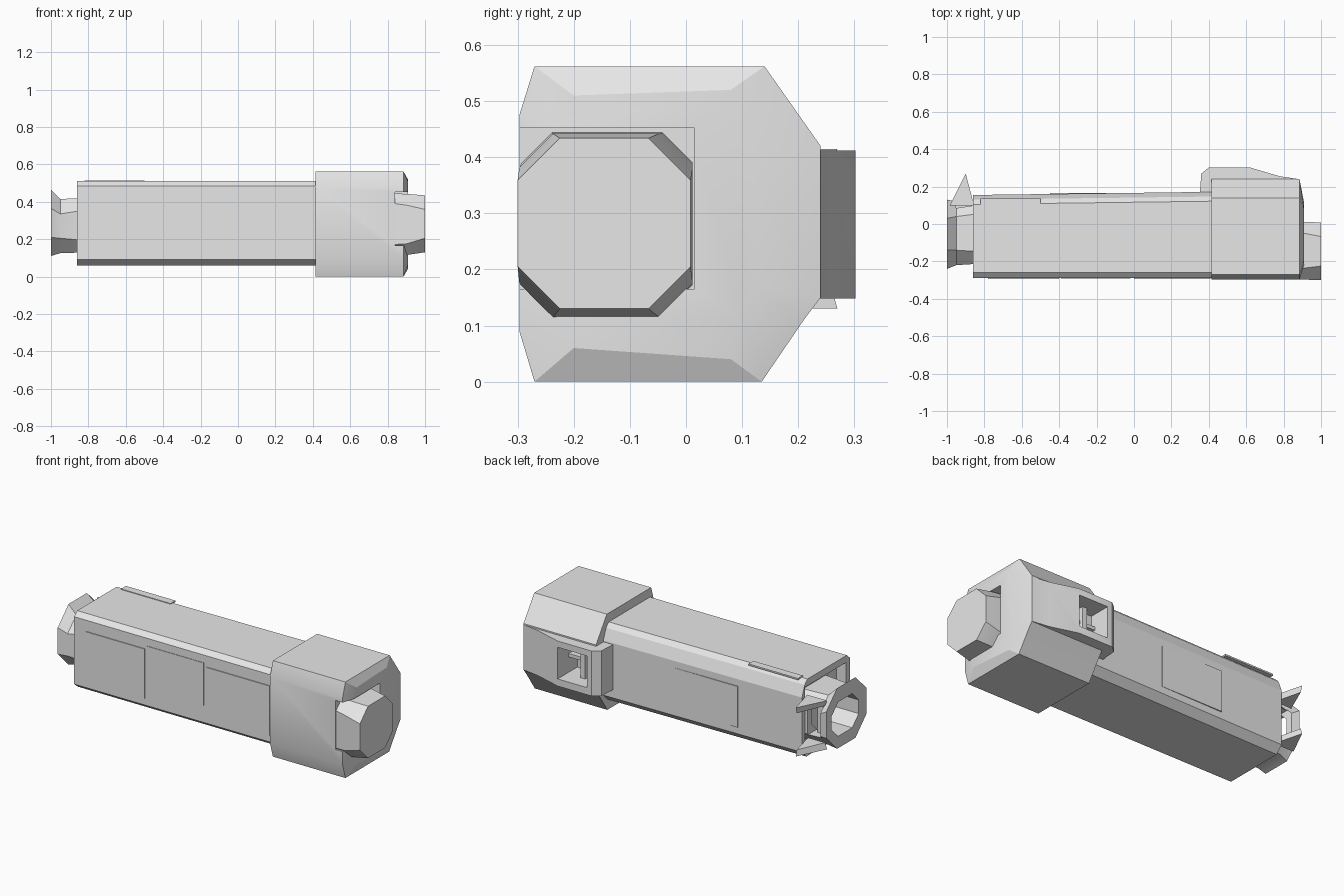
import bpy, bmesh, math
from mathutils import Vector

if "Cube" in bpy.data.objects:
    bpy.data.objects.remove(bpy.data.objects["Cube"], do_unlink=True)

grey = bpy.data.materials.new("plain grey")
grey.use_nodes = True
grey.diffuse_color = (0.8, 0.8, 0.8, 1)
grey.node_tree.nodes["Principled BSDF"].inputs["Base Color"].default_value = (0.8, 0.8, 0.8, 1)


def loft(name, sections, axis="x"):
    """Skin matching outlines placed along x (y, z points) or z (x, y points)."""
    bm = bmesh.new()
    rings = []
    for d, pts in sections:
        rings.append([bm.verts.new((d, a, b) if axis == "x" else (a, b, d)) for a, b in pts])
    for r, s in zip(rings, rings[1:]):
        for i in range(len(r)):
            j = (i + 1) % len(r)
            bm.faces.new((r[i], r[j], s[j], s[i]))
    bm.faces.new(rings[0])
    bm.faces.new(rings[-1])
    bmesh.ops.recalc_face_normals(bm, faces=bm.faces)
    mesh = bpy.data.meshes.new(name)
    bm.to_mesh(mesh)
    bm.free()
    mesh.materials.append(grey)
    obj = bpy.data.objects.new(name, mesh)
    bpy.context.collection.objects.link(obj)
    return obj


def rect(y0, y1, z0, z1):
    return [(y0, z0), (y1, z0), (y1, z1), (y0, z1)]


def box(name, x0, x1, y0, y1, z0, z1):
    return loft(name, [(x0, rect(y0, y1, z0, z1)), (x1, rect(y0, y1, z0, z1))])


def octagon(y0, y1, z0, z1, c):
    return [(y0 + c, z0), (y1 - c, z0), (y1, z0 + c), (y1, z1 - c),
            (y1 - c, z1), (y0 + c, z1), (y0, z1 - c), (y0, z0 + c)]


def cut(obj, cutter):
    """Subtract the cutter and throw it away."""
    cutter.hide_render = True
    mod = obj.modifiers.new("cut", "BOOLEAN")
    mod.operation = "DIFFERENCE"
    mod.solver = "EXACT"
    mod.object = cutter
    bpy.context.view_layer.update()
    graph = bpy.context.evaluated_depsgraph_get()
    mesh = bpy.data.meshes.new_from_object(obj.evaluated_get(graph))
    obj.modifiers.clear()
    obj.data = mesh
    bpy.data.objects.remove(cutter, do_unlink=True)


# Long body with narrow chamfers along its edges
def body_outline(back):
    return [(-0.25, 0.06), (back - 0.04, 0.06), (back, 0.1), (back, 0.42),
            (back - 0.025, 0.485), (back - 0.05, 0.51), (-0.26, 0.51), (-0.288, 0.485), (-0.288, 0.09)]

body = loft("body", [(-0.86, body_outline(0.155)), (0.5, body_outline(0.173))])
cut(body, box("end_recess", -0.9, -0.8, -0.25, 0.125, 0.1, 0.47))

# Thin panels on the long sides
for i, (x0, x1) in enumerate([(-0.78, -0.4), (0.0, 0.41)]):
    box(f"front_panel_{i}", x0, x1, -0.293, -0.285, 0.13, 0.42)
box("front_middle_panel", -0.39, -0.02, -0.291, -0.285, 0.19, 0.44)
box("back_panel", -0.45, -0.05, 0.15, 0.167, 0.14, 0.38)
box("roof_trim", -0.82, -0.5, 0.09, 0.135, 0.505, 0.514)

# Large head block
head_outline = [(-0.27, 0), (0.135, 0), (0.21, 0.11), (0.24, 0.15), (0.24, 0.42),
                (0.14, 0.562), (-0.27, 0.562), (-0.297, 0.475), (-0.297, 0.09)]
head_end = [(-0.2, 0.06), (0.08, 0.04), (0.1, 0.11), (0.12, 0.17), (0.12, 0.41),
            (0.08, 0.52), (-0.2, 0.51), (-0.22, 0.45), (-0.22, 0.12)]
head = loft("head", [(0.415, head_outline), (0.885, head_outline), (0.908, head_end)])
cut(head, box("snout_recess", 0.84, 1.0, -0.4, 0.015, 0.165, 0.452))

# Housing on the back of the head, with a window pocket
plan = [(0.35, 0.14), (0.36, 0.27), (0.4, 0.302), (0.62, 0.302),
        (0.78, 0.255), (0.883, 0.24), (0.883, 0.14)]
housing = loft("back_housing", [(0.148, plan), (0.412, plan)], "z")
for part in (housing, head):
    cut(part, box("window_cutter", 0.43, 0.62, 0.12, 0.4, 0.19, 0.375))
box("window_post", 0.5, 0.53, 0.12, 0.22, 0.185, 0.38)
box("window_shelf", 0.43, 0.62, 0.12, 0.2, 0.28, 0.3)

# Faceted snout, wider at its root
loft("snout", [(0.8, octagon(-0.29, 0.012, 0.12, 0.445, 0.05)),
               (0.9, octagon(-0.297, 0.012, 0.115, 0.442, 0.06)),
               (1.0, octagon(-0.3, 0.008, 0.13, 0.434, 0.075))])

# Open collar at the other end
collar = loft("collar", [(-0.79, octagon(-0.21, 0.12, 0.13, 0.42, 0.06)),
                         (-0.95, octagon(-0.22, 0.12, 0.125, 0.415, 0.08)),
                         (-1.0, octagon(-0.24, 0.13, 0.11, 0.465, 0.1))])
hole = octagon(-0.17, 0.08, 0.18, 0.38, 0.06)
cut(collar, loft("bore", [(-1.1, hole), (-0.85, hole)]))
cut(collar, box("side_gap", -0.955, -0.87, 0.0, 0.3, 0.19, 0.37))
box("collar_post", -0.93, -0.895, 0.02, 0.06, 0.17, 0.39)

# Pointed fins above and below the side gap
fin = [(-0.985, 0.1), (-0.9, 0.27), (-0.855, 0.1)]
tip = [(-0.97, 0.1), (-0.9, 0.26), (-0.86, 0.1)]
loft("upper_fin", [(0.38, tip), (0.415, fin)], "z")
loft("lower_fin", [(0.13, fin), (0.165, tip)], "z")

# Crisp edges with gentle shading across shallow facets
for obj in bpy.context.scene.objects:
    obj.select_set(obj.type == "MESH")
bpy.context.view_layer.objects.active = body
bpy.ops.object.shade_smooth_by_angle(angle=math.radians(20))
